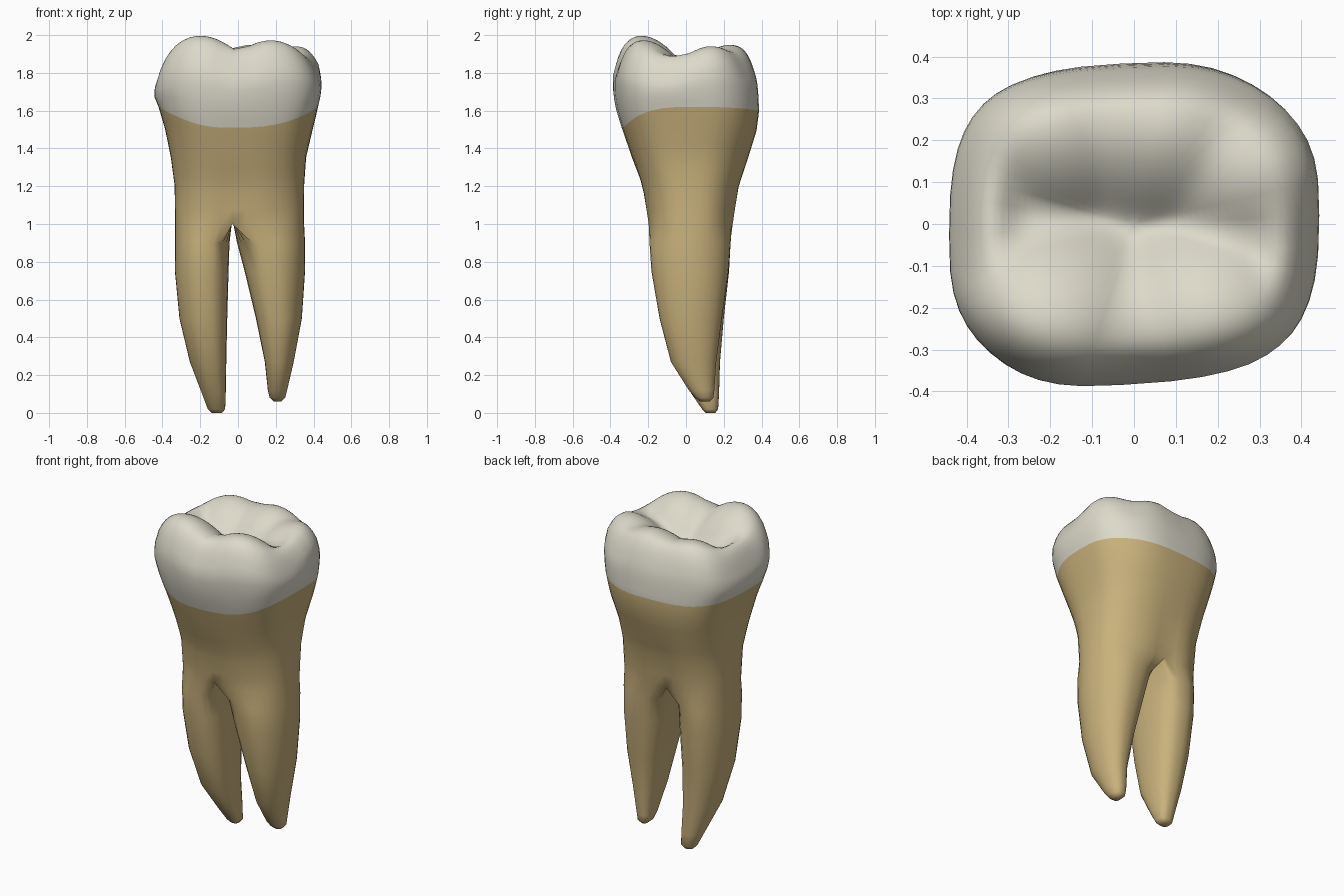
import bpy, bmesh, math

if "Cube" in bpy.data.objects:
    bpy.data.objects.remove(bpy.data.objects["Cube"])

N = 48           # points around the body
INNER = 8        # segments across the fork between the roots
MID = -0.03      # x of the fork

# z, x min, x max, y min, y max
BODY = [(1.0, -.333, .35, -.205, .255), (1.2, -.335, .35, -.235, .285),
        (1.35, -.355, .36, -.285, .33), (1.5, -.385, .395, -.335, .375),
        (1.6, -.415, .42, -.365, .385), (1.7, -.443, .438, -.383, .381),
        (1.78, -.44, .444, -.383, .373), (1.86, -.42, .43, -.357, .35)]
RIGHT_ROOT = [(.9, -.333, -.045, -.193, .236), (.75, -.334, -.05, -.183, .228),
              (.5, -.31, -.057, -.14, .2), (.27, -.255, -.062, -.075, .18),
              (.1, -.19, -.065, .03, .175), (.02, -.16, -.068, .085, .17),
              (0, -.14, -.085, .105, .155)]
LEFT_ROOT = [(.9, -.005, .355, -.193, .236), (.75, .035, .355, -.183, .225),
             (.5, .095, .338, -.14, .19), (.27, .142, .295, -.08, .16),
             (.12, .158, .26, .015, .15), (.08, .168, .25, .05, .145),
             (.06, .19, .23, .075, .125)]
# cusp x, y, height
CUSPS = [(-.21, -.25, 2.0), (.18, -.24, 1.975), (-.2, .24, 1.945),
         (.07, .24, 1.95), (.32, .14, 1.945)]


def material(name, rgb):
    m = bpy.data.materials.new(name)
    m.use_nodes = True
    m.diffuse_color = (*rgb, 1)
    m.node_tree.nodes["Principled BSDF"].inputs["Base Color"].default_value = (*rgb, 1)
    return m


def power(v, n):
    return math.copysign(abs(v) ** (2 / n), v)


def section(row, angle, n, mid):
    """Point on a rounded-box outline with the given bounds."""
    _, x0, x1, y0, y1 = row
    c, s = power(math.cos(angle), n), power(math.sin(angle), n)
    cy = (y0 + y1) / 2
    return mid + c * (x1 - mid if c > 0 else mid - x0), cy + s * (y1 - y0) / 2


def body_point(z, angle):
    i = 0
    while i < len(BODY) - 2 and z > BODY[i + 1][0]:
        i += 1
    a, b = BODY[i], BODY[i + 1]
    t = (z - a[0]) / (b[0] - a[0])
    crown = min(max((z - 1.2) / .4, 0), 1)
    row = [p + (q - p) * t for p, q in zip(a, b)]
    n = 2.5 + crown * (.35 - .35 * math.sin(2 * angle))
    x, y = section(row, angle, n, MID)
    # shallow furrow above the fork, and a skewed crown outline
    furrow = .08 * max(0, 1 - (z - 1) / .35) * math.exp(-((x - MID) / .08) ** 2)
    return x, y * (1 - furrow) + .055 * x * crown


def neck(angle):
    """Height of the line between enamel and root."""
    s = math.sin(angle)
    return 1.62 - (.11 if s < 0 else .02) * s * s


def chewing(x, y, r):
    """Smooth maximum of the cusps and the rim ridge, rounded off at the rim."""
    terms = [h - 2.1 * (x - cx) ** 2 - 2.9 * (y - cy) ** 2 for cx, cy, h in CUSPS]
    terms.append(1.79 + .11 * math.exp(-((r - .84) / .22) ** 2))
    return math.log(sum(math.exp(50 * t) for t in terms)) / 50 - .075 * r ** 10


bm = bmesh.new()


def bridge(a, b, mat):
    for i in range(len(a)):
        j = (i + 1) % len(a)
        bm.faces.new((a[i], a[j], b[j], b[i])).material_index = mat


def cap(ring, co, mat):
    tip = bm.verts.new(co)
    for i in range(len(ring)):
        bm.faces.new((ring[i], ring[(i + 1) % len(ring)], tip)).material_index = mat


angles = [2 * math.pi * k / N for k in range(N)]

# Root trunk, from the fork to the neck line
rings = []
for t in (0, .15, .33, .45, .57, .7, .82, .92, 1):
    ring = []
    for a in angles:
        z = 1 + t * (neck(a) - 1)
        ring.append(bm.verts.new((*body_point(z, a), z)))
    rings.append(ring)
for a, b in zip(rings, rings[1:]):
    bridge(a, b, 0)
fork, last = rings[0], rings[-1]

# Crown wall
rim = [body_point(1.86, a) for a in angles]
for t in (.15, .3, .45, .6, .75, .88, 1):
    ring = []
    for a, (rx, ry) in zip(angles, rim):
        low = neck(a)
        x, y = body_point(low + t * (1.86 - low), a)
        top = chewing(rx, ry, 1)
        ring.append(bm.verts.new((x, y, low + t * (top - low))))
    bridge(last, ring, 1)
    last = ring

# Chewing surface
STEPS = 24
for k in range(STEPS - 1, 0, -1):
    r = k / STEPS
    ring = [bm.verts.new((x * r, y * r, chewing(x * r, y * r, r))) for x, y in rim]
    bridge(last, ring, 1)
    last = ring
cap(last, (0, 0, chewing(0, 0, 0)), 1)

# Saddle between the roots, running from back to front
back, front = fork[N // 4], fork[3 * N // 4]
saddle = []
for k in range(1, INNER):
    co = back.co.lerp(front.co, k / INNER)
    co.z += .03 * math.sin(math.pi * k / INNER)
    saddle.append(bm.verts.new(co))

# Two tapering roots, rounder on the outside than toward the fork
half = N // 2
for rows, start, inner in ((LEFT_ROOT, -N // 4, saddle),
                           (RIGHT_ROOT, N // 4, saddle[::-1])):
    last = [fork[(start + k) % N] for k in range(half + 1)] + inner
    centre = 0 if start < 0 else math.pi
    spread = math.radians(118)
    turn = [centre - spread + 2 * spread * k / half for k in range(half + 1)]
    gap = 2 * math.pi - 2 * spread
    turn += [centre + spread + gap * k / INNER for k in range(1, INNER)]
    for row in rows:
        mid = (row[1] + row[2]) / 2
        ring = []
        for a in turn:
            n = 2.0 if math.cos(a - centre) > 0 else 2.6
            ring.append(bm.verts.new((*section(row, a, n, mid), row[0])))
        bridge(last, ring, 0)
        last = ring
    cap(last, (mid, (row[3] + row[4]) / 2, row[0]), 0)

bmesh.ops.recalc_face_normals(bm, faces=bm.faces)
mesh = bpy.data.meshes.new("molar_tooth")
bm.to_mesh(mesh)
bm.free()
mesh.materials.append(material("root_tan", (.58, .44, .2)))
mesh.materials.append(material("enamel_ivory", (.72, .70, .59)))
tooth = bpy.data.objects.new("molar_tooth", mesh)
bpy.context.collection.objects.link(tooth)
bpy.context.view_layer.objects.active = tooth
tooth.select_set(True)
bpy.ops.object.shade_smooth_by_angle(angle=math.radians(75))
